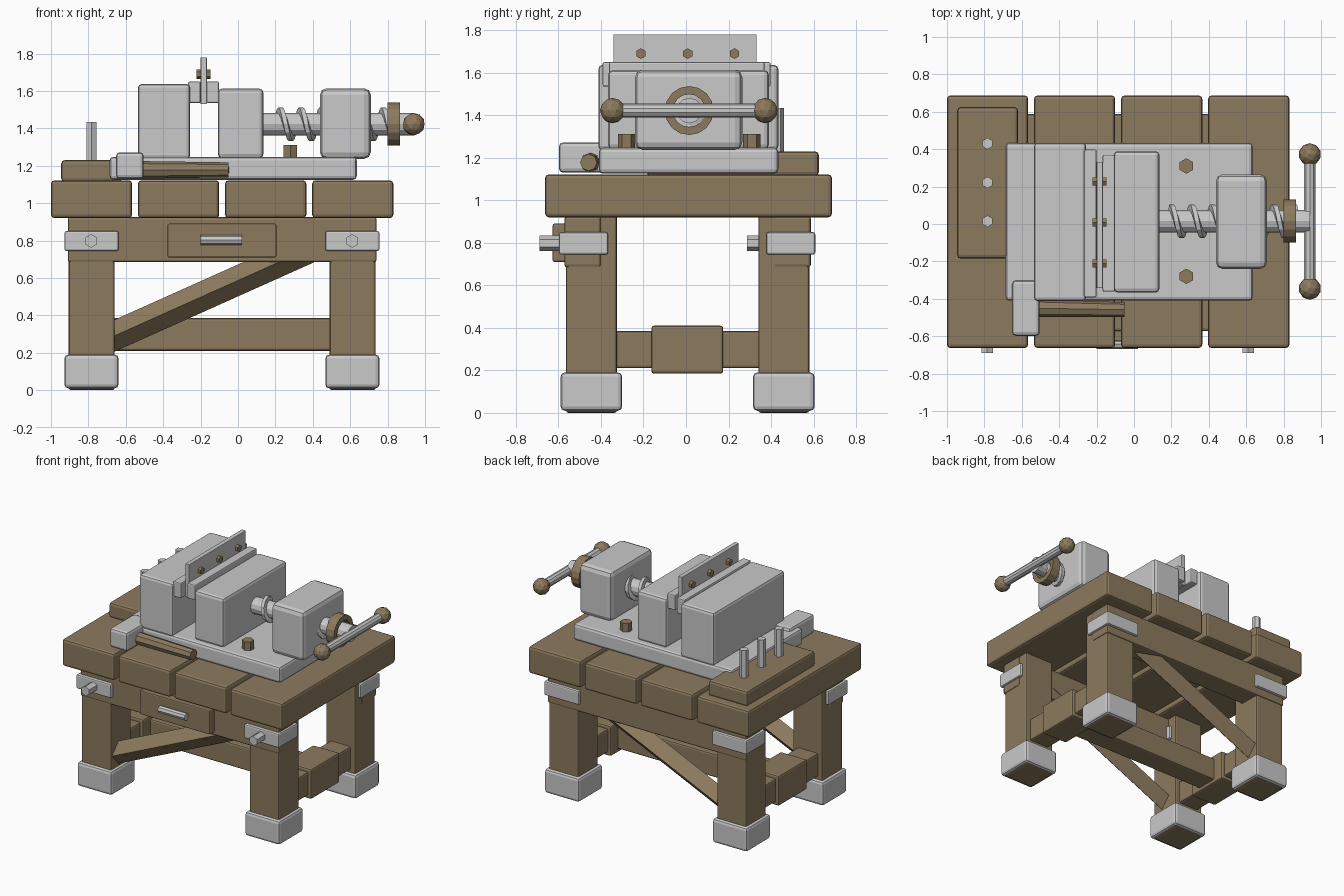
import bpy, math
from mathutils import Vector, Matrix

if "Cube" in bpy.data.objects:
    bpy.data.objects.remove(bpy.data.objects["Cube"])


def material(name, rgb):
    m = bpy.data.materials.new(name)
    m.diffuse_color = (*rgb, 1)
    m.use_nodes = True
    m.node_tree.nodes["Principled BSDF"].inputs["Base Color"].default_value = m.diffuse_color
    return m


WOOD = material("brown_wood", (0.265, 0.195, 0.112))
METAL = material("light_metal", (0.585, 0.585, 0.59))


def finish(ob, name, mat, bevel=0.0, segments=2):
    ob.name = name
    ob.data.materials.append(mat)
    if bevel:
        b = ob.modifiers.new("bevel", 'BEVEL')
        b.width, b.segments = bevel, segments
        b.limit_method = 'ANGLE'
    return ob


def box(name, mat, x, y, z, bevel=0.012):
    """Bevelled box from (min, max) pairs."""
    bpy.ops.mesh.primitive_cube_add(size=1)
    ob = bpy.context.object
    size = [b - a for a, b in (x, y, z)]
    mid = [(a + b) / 2 for a, b in (x, y, z)]
    ob.data.transform(Matrix.Translation(mid) @ Matrix.Diagonal((*size, 1)))
    return finish(ob, name, mat, bevel)


def rod(name, mat, a, b, r, sides=6, r2=None, bevel=0.0):
    """Straight prism or taper from point a to point b."""
    a, b = Vector(a), Vector(b)
    bpy.ops.mesh.primitive_cone_add(vertices=sides, radius1=r, depth=(b - a).length,
                                    radius2=r if r2 is None else r2)
    ob = bpy.context.object
    turn = (b - a).to_track_quat('Z', 'Y').to_matrix().to_4x4()
    ob.data.transform(Matrix.Translation((a + b) / 2) @ turn)
    return finish(ob, name, mat, bevel)


def mesh_object(name, mat, verts, faces):
    me = bpy.data.meshes.new(name)
    me.from_pydata(verts, [], faces)
    ob = bpy.data.objects.new(name, me)
    bpy.context.collection.objects.link(ob)
    return finish(ob, name, mat)


# Table top planks
for i in range(4):
    x = -1.0 + i * 0.4655
    box("top_plank", WOOD, (x, x + 0.434), (-0.663, 0.687), (0.92, 1.122), 0.018)

# Legs with metal feet, corner brackets and bracket bolts
for lx in (-0.905, 0.49):
    for ly, by in ((-0.565, -0.597), (0.34, 0.378)):
        box("leg", WOOD, (lx, lx + 0.245), (ly, ly + 0.24), (0, 0.93))
        box("foot", METAL, (lx - 0.023, lx + 0.266), (ly - 0.025, ly + 0.265), (0.01, 0.19), 0.02)
        box("leg_bracket", METAL, (lx - 0.023, lx + 0.266), (by, by + 0.23), (0.745, 0.85), 0.01)
        rod("bracket_bolt", METAL, (lx + 0.12, by + 0.03, 0.798), (lx + 0.12, by - 0.092, 0.798), 0.036)

# Aprons and rolled diagonal braces, front and rear
for y0, yb in ((-0.572, -0.475), (0.415, 0.49)):
    box("apron", WOOD, (-0.91, 0.741), (y0, y0 + 0.172), (0.685, 0.925))
    ang, h = math.atan(0.448), 0.078
    mid = lambda x: 0.495 + 0.448 * (x + 0.205)
    k = h / math.cos(ang)
    v = []
    for x in (-0.68, 0.42):
        z = mid(x)
        v += [(x, yb, z - k), (x, yb + h, z), (x, yb, z + k), (x, yb - h, z)]
    mesh_object("diagonal_brace", WOOD, v, [(3, 2, 1, 0), (4, 5, 6, 7)] +
                [(i, (i + 1) % 4, (i + 1) % 4 + 4, i + 4) for i in range(4)])

# Lower stretchers, with joint plates at the middle of the side ones
for cx in (-0.783, 0.612):
    box("side_stretcher", WOOD, (cx - 0.085, cx + 0.085), (-0.35, 0.36), (0.21, 0.385))
    box("joint_plate", WOOD, (cx - 0.11, cx + 0.11), (-0.163, 0.175), (0.185, 0.41))
box("middle_stretcher", WOOD, (-0.72, 0.55), (-0.08, 0.09), (0.21, 0.385))

# Drawer
box("drawer_front", WOOD, (-0.377, 0.205), (-0.627, -0.56), (0.71, 0.89), 0.008)
rod("drawer_handle", METAL, (-0.2, -0.642, 0.802), (0.022, -0.642, 0.802), 0.027, 8)

# Tool block with upright pegs
box("tool_block", WOOD, (-0.945, -0.62), (-0.185, 0.625), (1.115, 1.23), 0.018)
for y in (0.015, 0.222, 0.43):
    rod("peg", METAL, (-0.783, y, 1.2), (-0.783, y, 1.435), 0.031)

# Mallet resting on the bench
box("mallet_head", METAL, (-0.652, -0.504), (-0.598, -0.302), (1.13, 1.272), 0.02)
rod("mallet_handle", WOOD, (-0.54, -0.45, 1.178), (-0.05, -0.458, 1.178), 0.047, 8, 0.04)

# Vise base, jaws and screw housing
box("vise_base", METAL, (-0.686, 0.635), (-0.41, 0.434), (1.125, 1.248), 0.02)
box("fixed_jaw", METAL, (-0.535, -0.256), (-0.412, 0.434), (1.235, 1.637), 0.02)
box("moving_jaw", METAL, (-0.108, 0.136), (-0.367, 0.39), (1.24, 1.612), 0.022)
box("screw_housing", METAL, (0.438, 0.71), (-0.24, 0.265), (1.237, 1.614), 0.035)
box("fixed_jaw_plate", METAL, (-0.266, -0.2), (-0.392, 0.398), (1.535, 1.65), 0.008)
box("moving_jaw_plate", METAL, (-0.168, -0.102), (-0.362, 0.37), (1.535, 1.65), 0.008)

# Clamped plate with its rivets
box("clamped_plate", METAL, (-0.2, -0.167), (-0.342, 0.332), (1.53, 1.78), 0.003)
for y in (-0.212, 0.008, 0.228):
    rod("plate_rivet", WOOD, (-0.222, y, 1.69), (-0.147, y, 1.69), 0.025)

# Base bolts
for y in (-0.28, 0.31):
    rod("base_bolt", WOOD, (0.28, y, 1.23), (0.28, y, 1.312), 0.041)

# Screw shaft, thread and collar
CY, CZ = 0.015, 1.422
rod("screw_shaft", METAL, (0.1, CY, CZ), (0.94, CY, CZ), 0.06, 12)
verts, faces, steps, pitch = [], [], 72, 0.11
for i in range(steps + 1):
    a = i / 12 * math.tau
    x = 0.2 + pitch * i / 12
    for dx, r in ((-0.017, 0.05), (-0.012, 0.09), (0.012, 0.09), (0.017, 0.05)):
        verts.append((x + dx, CY + r * math.cos(a), CZ + r * math.sin(a)))
    if i:
        n = 4 * i
        faces += [(n - 4 + j, n - 4 + (j + 1) % 4, n + (j + 1) % 4, n + j) for j in range(4)]
faces += [(3, 2, 1, 0), tuple(range(4 * steps, 4 * steps + 4))]
mesh_object("screw_thread", METAL, verts, faces)

verts, faces, n = [], [], 16
for i in range(n):
    a = i / n * math.tau
    for x, r in ((0.798, 0.077), (0.798, 0.115), (0.866, 0.115), (0.866, 0.077)):
        verts.append((x, CY + r * math.cos(a), CZ + r * math.sin(a)))
    p, q = 4 * i, 4 * ((i + 1) % n)
    faces += [(p + j, p + (j + 1) % 4, q + (j + 1) % 4, q + j) for j in range(4)]
mesh_object("screw_collar", WOOD, verts, faces)

# Turning bar with round knobs
rod("turning_bar", METAL, (0.94, -0.35, CZ), (0.94, 0.375, CZ), 0.033, 10)
for y in (-0.345, 0.372):
    bpy.ops.mesh.primitive_ico_sphere_add(subdivisions=2, radius=0.06, location=(0.94, y, CZ))
    finish(bpy.context.object, "bar_knob", WOOD)
